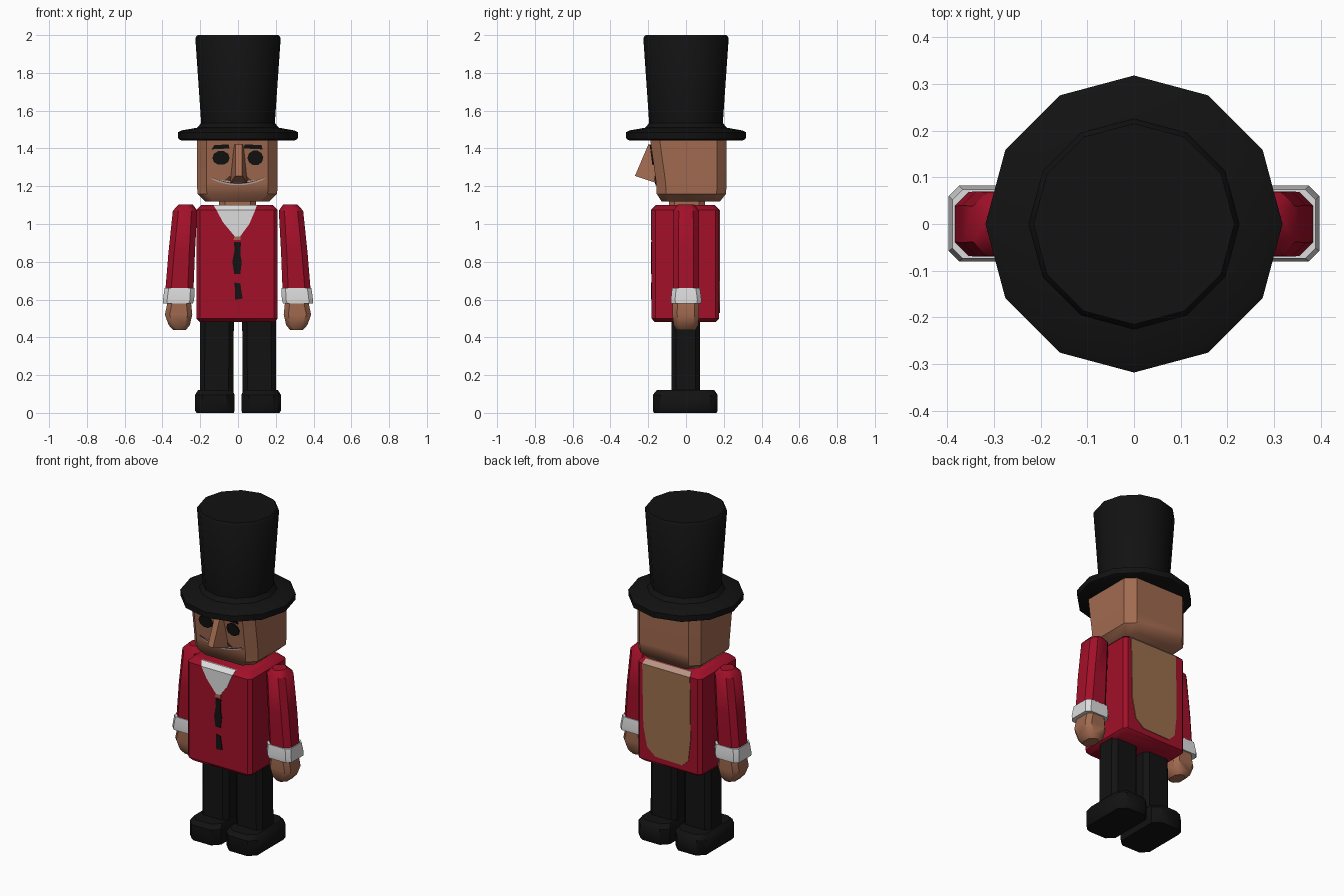
import bpy, bmesh, math

cube = bpy.data.objects.get("Cube")
if cube:
    bpy.data.objects.remove(cube)


def material(name, rgb):
    m = bpy.data.materials.new(name)
    m.use_nodes = True
    m.diffuse_color = (*rgb, 1)
    m.node_tree.nodes["Principled BSDF"].inputs["Base Color"].default_value = (*rgb, 1)
    return m


RED = material("coat_red", (0.36, 0.005, 0.022))
SKIN = material("skin", (0.36, 0.145, 0.08))
BLACK = material("black", (0.006, 0.006, 0.006))
WHITE = material("white", (0.72, 0.72, 0.72))
TAN = material("back_tan", (0.33, 0.16, 0.075))
PALE = material("pale_tan", (0.48, 0.3, 0.23))
BROWN = material("moustache_brown", (0.08, 0.035, 0.025))
GREY = material("mouth_grey", (0.45, 0.37, 0.35))
parts = []


def finish(name, bm, mat):
    bmesh.ops.recalc_face_normals(bm, faces=bm.faces)
    mesh = bpy.data.meshes.new(name)
    bm.to_mesh(mesh)
    bm.free()
    mesh.materials.append(mat)
    ob = bpy.data.objects.new(name, mesh)
    bpy.context.collection.objects.link(ob)
    parts.append(ob)
    return ob


def skin_rings(name, rings, mat):
    """Join equal rings of points into a closed solid."""
    bm = bmesh.new()
    loops = [[bm.verts.new(p) for p in ring] for ring in rings]
    n = len(loops[0])
    for a, b in zip(loops, loops[1:]):
        for i in range(n):
            j = (i + 1) % n
            bm.faces.new((a[i], a[j], b[j], b[i]))
    bm.faces.new(loops[0])
    bm.faces.new(loops[-1])
    return finish(name, bm, mat)


def loft(name, levels, mat, chamfer=0.03, side=1):
    """Stack chamfered rectangles, each given as z, x0, x1, y0, y1."""
    rings = []
    for z, x0, x1, y0, y1 in levels:
        c = chamfer
        outline = [(x0 + c, y0), (x1 - c, y0), (x1, y0 + c), (x1, y1 - c),
                   (x1 - c, y1), (x0 + c, y1), (x0, y1 - c), (x0, y0 + c)]
        rings.append([(side * x, y, z) for x, y in outline])
    return skin_rings(name, rings, mat)


def lathe(name, profile, mat, sides=12):
    rings = []
    for r, z in profile:
        angles = [math.tau * i / sides for i in range(sides)]
        rings.append([(r * math.cos(a), r * math.sin(a), z) for a in angles])
    return skin_rings(name, rings, mat)


def plate(name, outlines, mat, surface, out=-1, lift=0.004):
    """Thin painted shapes, outlined in x and z, laid on a surface y(z)."""
    bm = bmesh.new()
    for pts in outlines:
        top = [bm.verts.new((x, surface(z) + out * lift, z)) for x, z in pts]
        low = [bm.verts.new((x, surface(z) - out * 0.003, z)) for x, z in pts]
        bm.faces.new(top)
        bm.faces.new(low)
        for i in range(len(pts)):
            j = (i + 1) % len(pts)
            bm.faces.new((top[i], top[j], low[j], low[i]))
    return finish(name, bm, mat)


def ellipse(cx, cz, rx, rz, n=10):
    return [(cx + rx * math.cos(math.tau * i / n), cz + rz * math.sin(math.tau * i / n))
            for i in range(n)]


def smile(half, z, rise, thick):
    """Curved band, lowest in the middle and tapering to its ends."""
    ts = [i / 6 - 1 for i in range(13)]
    low = [(half * t, z + rise * t * t) for t in ts]
    high = [(half * t, z + rise * t * t + thick * (1.1 - t * t)) for t in ts]
    return low + high[::-1]


# Top hat
lathe("top_hat", [(0.3, 1.442), (0.316, 1.45), (0.318, 1.485), (0.3, 1.495), (0.215, 1.51),
                  (0.195, 1.535), (0.226, 1.985), (0.215, 2.0)], BLACK)

# Head with a slightly forward brow, and neck
loft("head", [(1.12, -0.175, 0.165, -0.13, 0.18), (1.16, -0.215, 0.207, -0.155, 0.212),
              (1.22, -0.217, 0.21, -0.158, 0.215), (1.45, -0.217, 0.21, -0.19, 0.215)],
     SKIN, 0.05)
loft("neck", [(1.08, -0.1, 0.095, -0.09, 0.1), (1.13, -0.1, 0.095, -0.09, 0.1)], SKIN)

# Wedge nose
bm = bmesh.new()
for x, y, z in [(0.018, -0.2, 1.42), (0.018, -0.27, 1.255), (0.045, -0.16, 1.218),
                (0.03, -0.16, 1.42)]:
    for s in (-1, 1):
        bm.verts.new((s * x + 0.004, y, z))
bmesh.ops.convex_hull(bm, input=bm.verts[:])
finish("nose", bm, SKIN)


# Painted face
def face_y(z):
    return -0.158 - 0.032 * (z - 1.22) / 0.23


def chin_y(z):
    return face_y(z) if z > 1.22 else -0.158


plate("eyes", [ellipse(-0.09, 1.35, 0.046, 0.038), ellipse(0.092, 1.35, 0.042, 0.04)],
      BLACK, face_y, lift=0.007)
plate("eyebrows", [[(-0.14, 1.395), (-0.045, 1.4), (-0.05, 1.422), (-0.125, 1.417)],
                   [(0.03, 1.4), (0.13, 1.395), (0.125, 1.417), (0.035, 1.422)]],
      BLACK, face_y, lift=0.007)
plate("moustache", [[(-0.075, 1.228), (0.075, 1.228), (0.045, 1.255), (-0.045, 1.255)]],
      BROWN, face_y, lift=0.003)
plate("mouth", [smile(0.145, 1.205, 0.035, 0.02)], GREY, chin_y)
plate("mouth_line", [smile(0.14, 1.212, 0.035, 0.005)], BROWN, chin_y, lift=0.006)

# Coat body
loft("coat", [(0.48, -0.2, 0.19, -0.165, 0.155), (0.5, -0.22, 0.21, -0.182, 0.175),
              (1.075, -0.22, 0.21, -0.182, 0.175), (1.1, -0.195, 0.185, -0.157, 0.15)],
     RED, 0.02)


# Shirt front, buttons and back panel, following the sloped top edge
def slope(z):
    return max(0, z - 1.075)


def front_y(z):
    return -0.182 + slope(z)


def back_y(z):
    return 0.175 - slope(z)


plate("shirt_front", [[(-0.018, 0.935), (0.012, 0.935), (0.06, 1.0), (0.092, 1.075),
                       (-0.115, 1.075), (-0.08, 1.01)],
                      [(-0.115, 1.075), (0.092, 1.075), (0.1, 1.1), (-0.13, 1.1)]],
      WHITE, front_y)
plate("shirt_gap", [[(-0.024, 0.915), (0.014, 0.915), (0.012, 0.935), (-0.018, 0.935)]],
      SKIN, front_y)
plate("coat_buttons", [[(-0.02, 0.735), (0.012, 0.735), (0.02, 0.8), (0.012, 0.84),
                        (0.016, 0.905), (-0.022, 0.905), (-0.018, 0.86), (-0.03, 0.8)],
                       [(-0.015, 0.6), (0.024, 0.605), (0.012, 0.685), (-0.018, 0.69)]],
      BLACK, front_y)
plate("back_panel", [[(-0.1, 0.53), (0.08, 0.535), (0.135, 0.58), (0.16, 0.7),
                      (0.168, 1.075), (-0.15, 1.075), (-0.155, 0.7), (-0.14, 0.57)]],
      TAN, back_y, 1)
plate("back_panel_edge", [[(-0.15, 1.075), (0.168, 1.075), (0.16, 1.1), (-0.145, 1.1)]],
      PALE, back_y, 1)

# Arms and legs, one set per side
for word, s in (("left", 1), ("right", -1)):
    loft(word + "_sleeve", [(0.62, 0.237, 0.387, -0.068, 0.068),
                            (0.85, 0.228, 0.368, -0.07, 0.07),
                            (1.07, 0.216, 0.345, -0.068, 0.068),
                            (1.102, 0.238, 0.315, -0.045, 0.045)], RED, 0.03, s)
    loft(word + "_cuff", [(0.58, 0.238, 0.397, -0.078, 0.08),
                          (0.6, 0.232, 0.397, -0.08, 0.082),
                          (0.66, 0.23, 0.389, -0.074, 0.074)], WHITE, 0.022, s)
    loft(word + "_hand", [(0.44, 0.275, 0.345, -0.05, 0.05), (0.465, 0.255, 0.367, -0.065, 0.065),
                          (0.52, 0.242, 0.387, -0.072, 0.07), (0.6, 0.25, 0.37, -0.07, 0.07)],
         SKIN, 0.025, s)
    loft(word + "_leg", [(0.1, 0.025, 0.202, -0.078, 0.074), (0.5, 0.022, 0.2, -0.078, 0.074)],
         BLACK, 0.025, s)
    loft(word + "_boot", [(0.0, 0.022, 0.22, -0.17, 0.162), (0.012, 0.018, 0.227, -0.176, 0.168),
                          (0.095, 0.018, 0.227, -0.176, 0.168),
                          (0.12, 0.03, 0.212, -0.155, 0.15)], BLACK, 0.04, s)

# Smooth shading with sharp corners kept
bpy.ops.object.select_all(action="DESELECT")
for ob in parts:
    ob.select_set(True)
bpy.context.view_layer.objects.active = parts[0]
bpy.ops.object.shade_smooth_by_angle(angle=math.radians(40))
